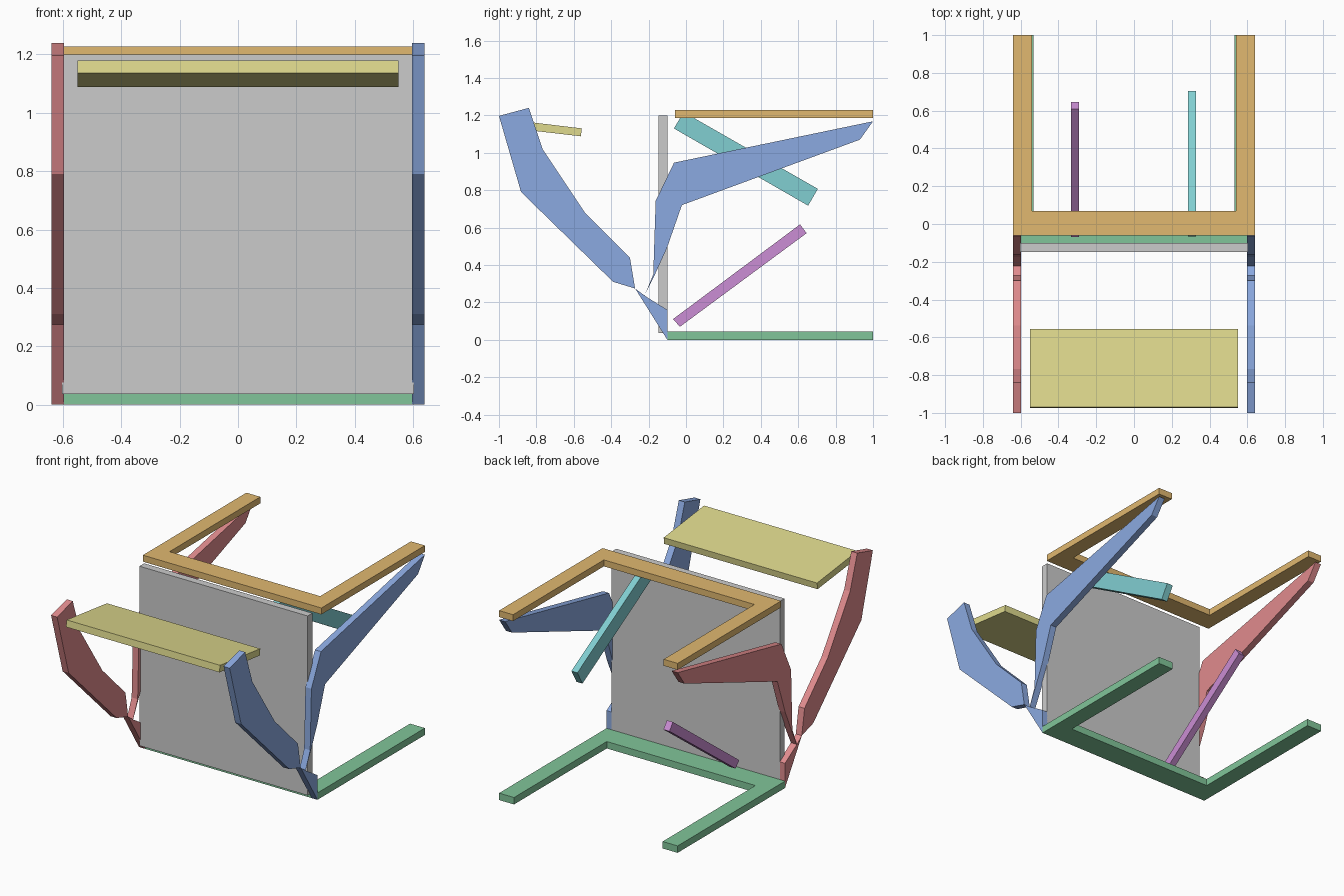
import bpy, bmesh

if "Cube" in bpy.data.objects:
    bpy.data.objects.remove(bpy.data.objects["Cube"])

def material(name, rgb):
    m = bpy.data.materials.new(name)
    m.diffuse_color = (*rgb, 1)
    m.use_nodes = True
    m.node_tree.nodes["Principled BSDF"].inputs["Base Color"].default_value = m.diffuse_color
    return m

BLUE = material("blue", (0.26, 0.40, 0.75))
RED = material("red", (0.75, 0.26, 0.27))
GREEN = material("green", (0.22, 0.56, 0.32))
ORANGE = material("orange", (0.75, 0.48, 0.16))
YELLOW = material("yellow", (0.74, 0.70, 0.27))
PURPLE = material("purple", (0.60, 0.27, 0.66))
TEAL = material("teal", (0.22, 0.62, 0.64))

def prism(name, outlines, place, lo, hi, mat=None):
    """Extrude flat outlines from lo to hi; place(u, v, w) gives the 3D point."""
    bm = bmesh.new()
    for pts in outlines:
        a = [bm.verts.new(place(u, v, lo)) for u, v in pts]
        b = [bm.verts.new(place(u, v, hi)) for u, v in pts]
        bm.faces.new(a)
        bm.faces.new(b[::-1])
        for i in range(len(pts)):
            j = (i + 1) % len(pts)
            bm.faces.new((a[j], a[i], b[i], b[j]))
    bmesh.ops.recalc_face_normals(bm, faces=bm.faces)
    me = bpy.data.meshes.new(name)
    bm.to_mesh(me)
    bm.free()
    ob = bpy.data.objects.new(name, me)
    bpy.context.collection.objects.link(ob)
    if mat:
        me.materials.append(mat)
    return ob

side = lambda y, z, x: (x, y, z)
plan = lambda x, y, z: (x, y, z)

def u_frame(name, front, inner, inside, z0, z1, mat):
    half = [(0.64, front), (0.64, 1.0), (inner, 1.0), (inner, inside)]
    outline = half + [(-x, y) for x, y in reversed(half)]
    prism(name, [outline], plan, z0, z1, mat)

# Upright panel
prism("back_panel", [[(-0.148, 0.037), (-0.10, 0.037), (-0.10, 1.2), (-0.148, 1.2)]],
      side, -0.603, 0.603)

# Lower and upper U-shaped frames
u_frame("lower_frame", -0.10, 0.533, 0.05, 0.0, 0.045, GREEN)
u_frame("upper_frame", -0.06, 0.54, 0.07, 1.186, 1.228, ORANGE)

# Side plates: front arm, rear arm and foot, one plate per side
front_arm = [(-1.0, 1.197), (-0.84, 1.24), (-0.767, 1.02), (-0.537, 0.675),
             (-0.30, 0.44), (-0.272, 0.274), (-0.39, 0.31), (-0.882, 0.79)]
rear_arm = [(-0.222, 0.235), (-0.168, 0.345), (-0.102, 0.49), (-0.022, 0.72),
            (0.93, 1.07), (1.0, 1.168), (-0.064, 0.947), (-0.162, 0.743), (-0.175, 0.35)]
foot = [(-0.272, 0.274), (-0.22, 0.235), (-0.10, 0.16), (-0.10, 0.0)]
for label, s, mat in (("right", 1, BLUE), ("left", -1, RED)):
    prism(label + "_side_plate", [front_arm, rear_arm, foot], side, s * 0.597, s * 0.64, mat)

# Tilted front shelf
prism("front_shelf", [[(-0.97, 1.18), (-0.557, 1.13), (-0.562, 1.088), (-0.975, 1.136)]],
      side, -0.55, 0.55, YELLOW)

# Slanted struts behind the panel
prism("lower_strut", [[(-0.07, 0.11), (-0.032, 0.07), (0.645, 0.57), (0.61, 0.617)]],
      side, -0.333, -0.29, PURPLE)
prism("upper_strut", [[(-0.065, 1.13), (-0.012, 1.217), (0.705, 0.807), (0.653, 0.717)]],
      side, 0.285, 0.328, TEAL)
